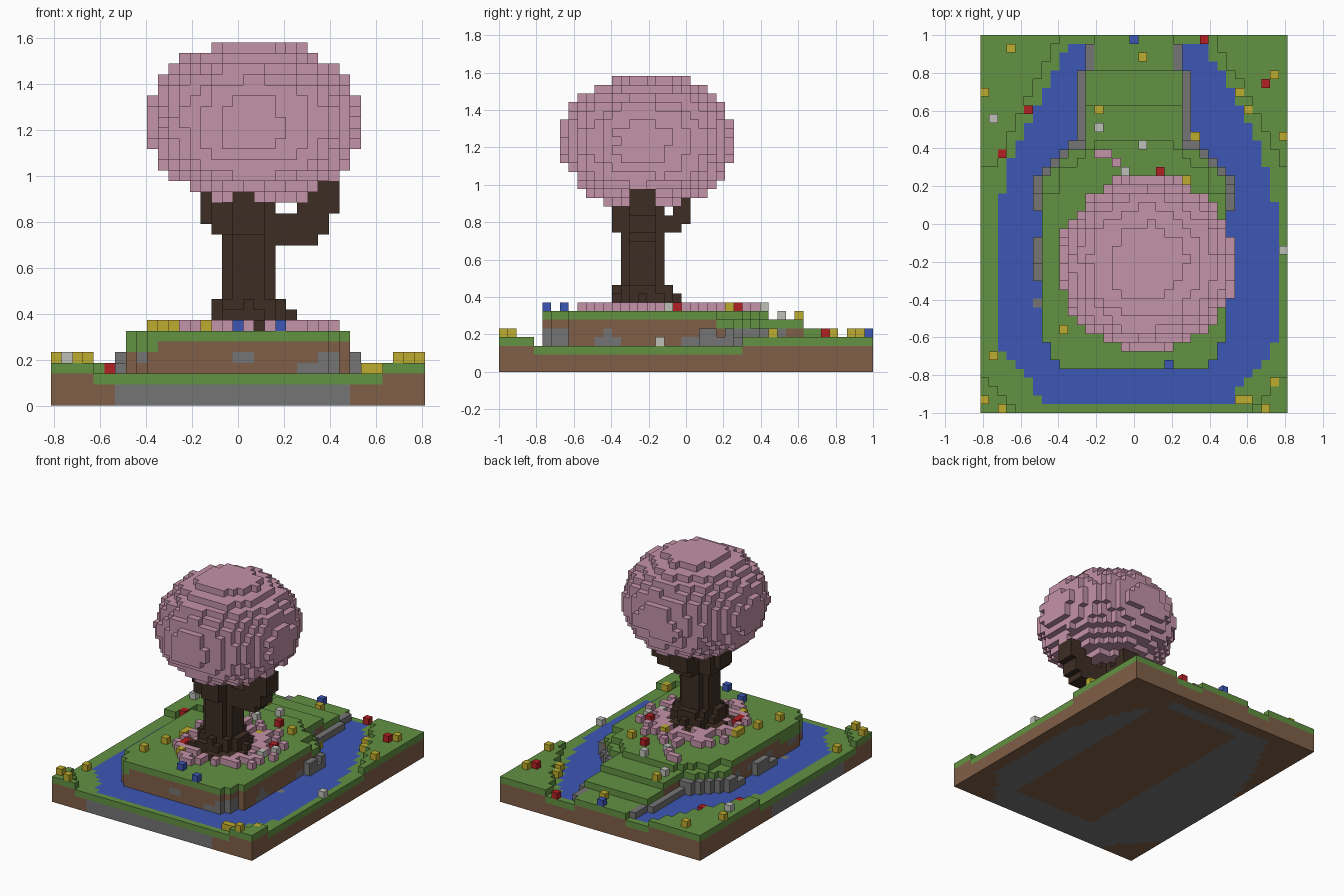
import bpy
import math
import random
from mathutils import Vector, noise

random.seed(4)
cube = bpy.data.objects.get("Cube")
if cube:
    bpy.data.objects.remove(cube)

NX, NY = 35, 43          # cells across and deep
V = 2 / NY               # cell size
cells = {}               # (i, j, k) -> (part, colour)
height = {}              # (i, j) -> ground layers


def linear(c):
    c /= 255
    return c / 12.92 if c < 0.04045 else ((c + 0.055) / 1.055) ** 2.4


def make_material(name, rgb):
    col = [linear(c) for c in rgb] + [1]
    m = bpy.data.materials.new(name)
    m.use_nodes = True
    m.diffuse_color = col
    bsdf = m.node_tree.nodes["Principled BSDF"]
    bsdf.inputs["Base Color"].default_value = col
    bsdf.inputs["Roughness"].default_value = 0.9
    return m


materials = {name: make_material(name, rgb) for name, rgb in {
    "grass": (99, 146, 66), "soil": (128, 95, 71), "stone": (117, 117, 117),
    "blue": (60, 87, 182), "bark": (61, 45, 36), "blossom": (196, 147, 168),
    "yellow": (190, 172, 46), "red": (178, 32, 36), "white": (192, 192, 186),
}.items()}


def profile(points, y):
    """Linear interpolation through (y, value) pairs, rising in y."""
    if y <= points[0][0]:
        return points[0][1]
    for (a, p), (b, q) in zip(points, points[1:]):
        if y <= b:
            return p + (q - p) * (y - a) / (b - a)
    return points[-1][1]


SHORE = [(-.95, .48), (-.8, .6), (-.62, .75), (0, .75), (.2, .71),
         (.4, .65), (.6, .55), (.8, .44), (.96, .36)]
ISLAND = [(-.77, .38), (-.6, .49), (.25, .49), (.35, .37), (.43, .25),
          (.79, .25), (.82, .2), (1, .2)]


def on_island(i, j):
    x, y = (i - 17) * V, (j - 21) * V
    return y > -.77 and abs(x) < profile(ISLAND, y)


def island_height(x, y):
    if y > .44:
        return 4 + (y < .81) + (y < .63)
    ledge = y > .17 and abs(x) > profile(ISLAND, y) - 1.6 * V
    return 6 if ledge else 7


# Ground: banks, water channel, stones, stepped island
for i in range(NX):
    for j in range(NY):
        x, y = (i - 17) * V, (j - 21) * V
        shore = profile(SHORE, y)
        island = on_island(i, j)
        wet = not island and abs(x - .02) < shore and -.95 < y < .96
        beside = any(on_island(i + a, j + b)
                     for a, b in ((1, 0), (-1, 0), (0, 1), (0, -1)))
        top, cover = 3, "grass"
        if island:
            top = island_height(x, y)
        elif wet:
            cover = "blue"
            if beside and (y > .08 or (x < 0 and -.3 < y < -.07)):
                cover = "stone"
                top = 4 if y > .42 else random.choice((4, 5, 5))
            elif beside and random.random() < .08:
                cover = "stone"
        elif y > .32 and abs(x - .02) > shore + .07:
            top = 4
        elif y < -.78 and abs(x) > .58 + (y + 1) * 1.1:
            top = 4
        height[i, j] = top
        core = -.25 < x < .45 and -.75 < y < .8
        bed = not core and y < .9 and abs(x + .04) < shore + .03
        for k in range(top):
            colour = "soil"
            if k == top - 1 or (k == 5 and x < -.35 and y < -.4):
                colour = cover
            elif cover == "stone" and k > 2 or (k < 2 and bed):
                colour = "stone"
            elif island and k in (3, 4):
                spot = noise.noise(Vector((i * .37, j * .37, k * .5)))
                colour = "stone" if spot > .2 else "soil"
            elif island and k == 5 and y > .3:
                colour = "grass"
            cells[i, j, k] = ("ground", colour)

# Canopy: slightly rough ellipsoid
for i in range(9, 29):
    for j in range(7, 27):
        for k in range(19, 34):
            p = Vector(((i - 18.5) / 10.05, (j - 16.5) / 10.05, (k - 26) / 7.8))
            rough = .04 * noise.noise(Vector((i, j, k)) * .43)
            if p.length + rough < 1:
                cells[i, j, k] = ("canopy", "blossom")

# Trunk with flared roots
for k in range(7, 21):
    radius = {7: 4.4, 8: 3.7, 9: 3.1}.get(k, 2.6)
    for i in range(13, 24):
        for j in range(11, 22):
            wobble = random.uniform(-.5, .5) if k < 10 else 0
            if math.hypot(i - 18, j - 16) < radius + wobble:
                cells[i, j, k] = ("trunk", "bark")

# Branches as inclusive cell ranges
BRANCHES = [
    (20, 24, 15, 17, 15, 17), (23, 25, 15, 17, 16, 18), (24, 26, 15, 17, 18, 20),
    (15, 16, 14, 18, 16, 18), (14, 15, 15, 17, 17, 20),
    (17, 19, 19, 20, 16, 17), (17, 19, 20, 21, 17, 19),
    (17, 19, 13, 14, 16, 19),
]
for a, b, c, d, e, f in BRANCHES:
    for i in range(a, b + 1):
        for j in range(c, d + 1):
            for k in range(e, f + 1):
                cells[i, j, k] = ("trunk", "bark")

# Flowers, one cell each, standing on the ground
FLOWERS = {
    "yellow": [(3, 41), (0, 36), (18, 40), (13, 34), (33, 38), (29, 36), (30, 34),
               (34, 31), (24, 31), (23, 26), (9, 9), (1, 6), (0, 1), (2, 0),
               (33, 3), (29, 1), (30, 1), (32, 0), (10, 13), (11, 16)],
    "red": [(25, 42), (32, 37), (5, 34), (2, 29), (20, 27)],
    "blue": [(17, 42), (21, 5), (17, 7)],
    "white": [(1, 33), (13, 32), (18, 30), (16, 27), (34, 18), (25, 19)],
}


def plant(part, colour, i, j):
    cells.setdefault((i, j, height[i, j]), (part, colour))


for colour, spots in FLOWERS.items():
    for i, j in spots:
        plant("flowers", colour, i, j)
for colour in ("yellow", "red", "white", "red", "yellow", "red", "yellow"):
    angle, r = random.uniform(0, math.tau), random.uniform(5, 8)
    plant("flowers", colour, round(18 + r * math.cos(angle)),
          round(17 + r * math.sin(angle)))

# Fallen petals around the trunk
for i in range(11, 27):
    for j in range(9, 27):
        r = math.hypot(i - 18, j - 17)
        if r < 8.5 and random.random() < (.7 if r < 6 else .3):
            plant("petals", "blossom", i, j)
for i, j in ((13, 29), (14, 29), (15, 28)):
    plant("petals", "blossom", i, j)


def build(part):
    """Mesh the exposed faces of every cell in one part."""
    verts, faces, slots, names = {}, [], [], []
    for cell, (owner, colour) in cells.items():
        if owner != part:
            continue
        if colour not in names:
            names.append(colour)
        for axis in range(3):
            u, w = (axis + 1) % 3, (axis + 2) % 3
            for side in (0, 1):
                near = list(cell)
                near[axis] += 2 * side - 1
                if tuple(near) in cells:
                    continue
                loop = []
                for du, dw in ((0, 0), (1, 0), (1, 1), (0, 1)):
                    c = list(cell)
                    c[axis] += side
                    c[u] += du
                    c[w] += dw
                    loop.append(verts.setdefault(tuple(c), len(verts)))
                faces.append(loop if side else loop[::-1])
                slots.append(names.index(colour))
    mesh = bpy.data.meshes.new(part)
    mesh.from_pydata([((a - NX / 2) * V, (b - NY / 2) * V, c * V)
                      for a, b, c in verts], [], faces)
    for name in names:
        mesh.materials.append(materials[name])
    mesh.polygons.foreach_set("material_index", slots)
    mesh.update()
    bpy.context.collection.objects.link(bpy.data.objects.new(part, mesh))


for part in ("ground", "trunk", "canopy", "petals", "flowers"):
    build(part)
